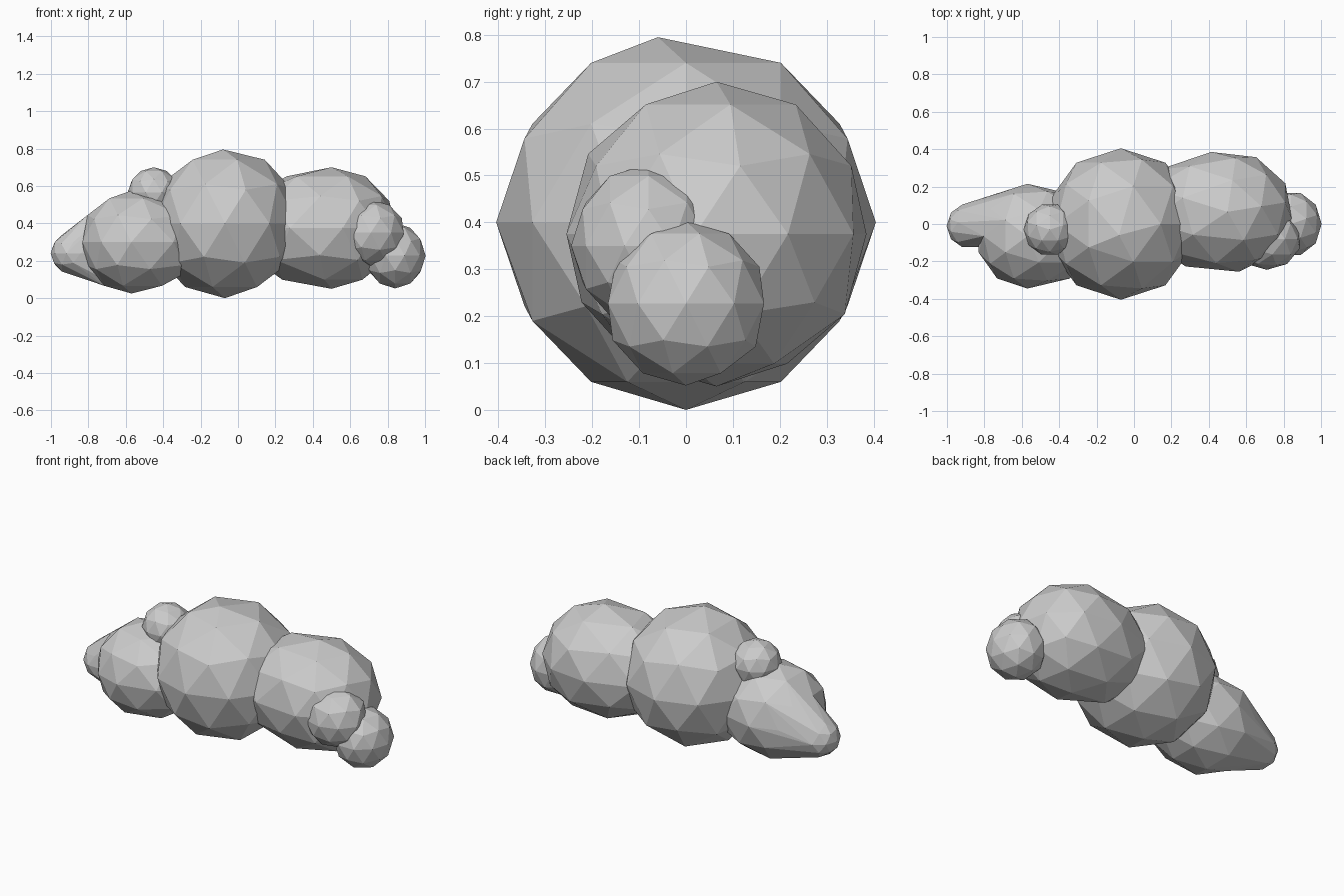
import bpy
import bmesh
from math import radians
from mathutils import Euler, Vector

if "Cube" in bpy.data.objects:
    bpy.data.objects.remove(bpy.data.objects["Cube"], do_unlink=True)

grey = bpy.data.materials.new("cloud grey")
grey.use_nodes = True
grey.diffuse_color = (0.6, 0.6, 0.6, 1)
bsdf = grey.node_tree.nodes["Principled BSDF"]
bsdf.inputs["Base Color"].default_value = grey.diffuse_color
bsdf.inputs["Roughness"].default_value = 0.9


def add_ball(bm, centre, radii, turn=0, inner=1):
    """Add a faceted ball; inner stretches the side facing the middle."""
    ball = bmesh.ops.create_icosphere(bm, subdivisions=2, radius=1)
    spin = Euler((0, 0, radians(turn))).to_matrix()
    for v in ball["verts"]:
        offset = (spin @ v.co) * Vector(radii)
        if offset.x * centre[0] < 0:
            offset.x *= inner
        v.co = Vector(centre) + offset
    return ball["verts"]


def finish(name, bm):
    mesh = bpy.data.meshes.new(name)
    bm.to_mesh(mesh)
    bm.free()
    mesh.materials.append(grey)
    obj = bpy.data.objects.new(name, mesh)
    bpy.context.collection.objects.link(obj)


def puff(name, *shape):
    bm = bmesh.new()
    add_ball(bm, *shape)
    finish(name, bm)


# Large middle puff, its peak leaning to the front
bm = bmesh.new()
verts = add_ball(bm, (-0.07, 0, 0.4), (0.405, 0.405, 0.4))
peak = max(verts, key=lambda v: v.co.z)
peak.co += Vector((-0.01, -0.06, -0.005))
finish("middle_puff", bm)

# Puffs on the left side
puff("left_puff", (0.5, 0.065, 0.375), (0.35, 0.325, 0.325), 10, 1.45)
puff("left_end_puff", (0.84, 0, 0.227), (0.163, 0.175, 0.175), 18)
puff("left_front_bump", (0.71, -0.08, 0.35), (0.185, 0.165, 0.175), 0)

# Puffs on the right side
right_puff = ((-0.57, -0.065, 0.3), (0.275, 0.28, 0.275), 0, 1.4)
puff("right_puff", *right_puff)
puff("right_top_bump", (-0.45, -0.03, 0.565), (0.14, 0.14, 0.135), 18)

# Tapered tail: a skin from the back of the right puff to a small end ball
bm = bmesh.new()
verts = add_ball(bm, *right_puff)
front = [v for v in verts if v.co.y < -0.1]
bmesh.ops.delete(bm, geom=front, context="VERTS")
add_ball(bm, (-0.88, -0.01, 0.24), (0.122, 0.12, 0.115), 18)
hull = bmesh.ops.convex_hull(bm, input=bm.verts)
spare = {g for g in hull["geom_interior"] + hull["geom_unused"]
         if isinstance(g, bmesh.types.BMVert)}
bmesh.ops.delete(bm, geom=list(spare), context="VERTS")
finish("right_tail_puff", bm)
